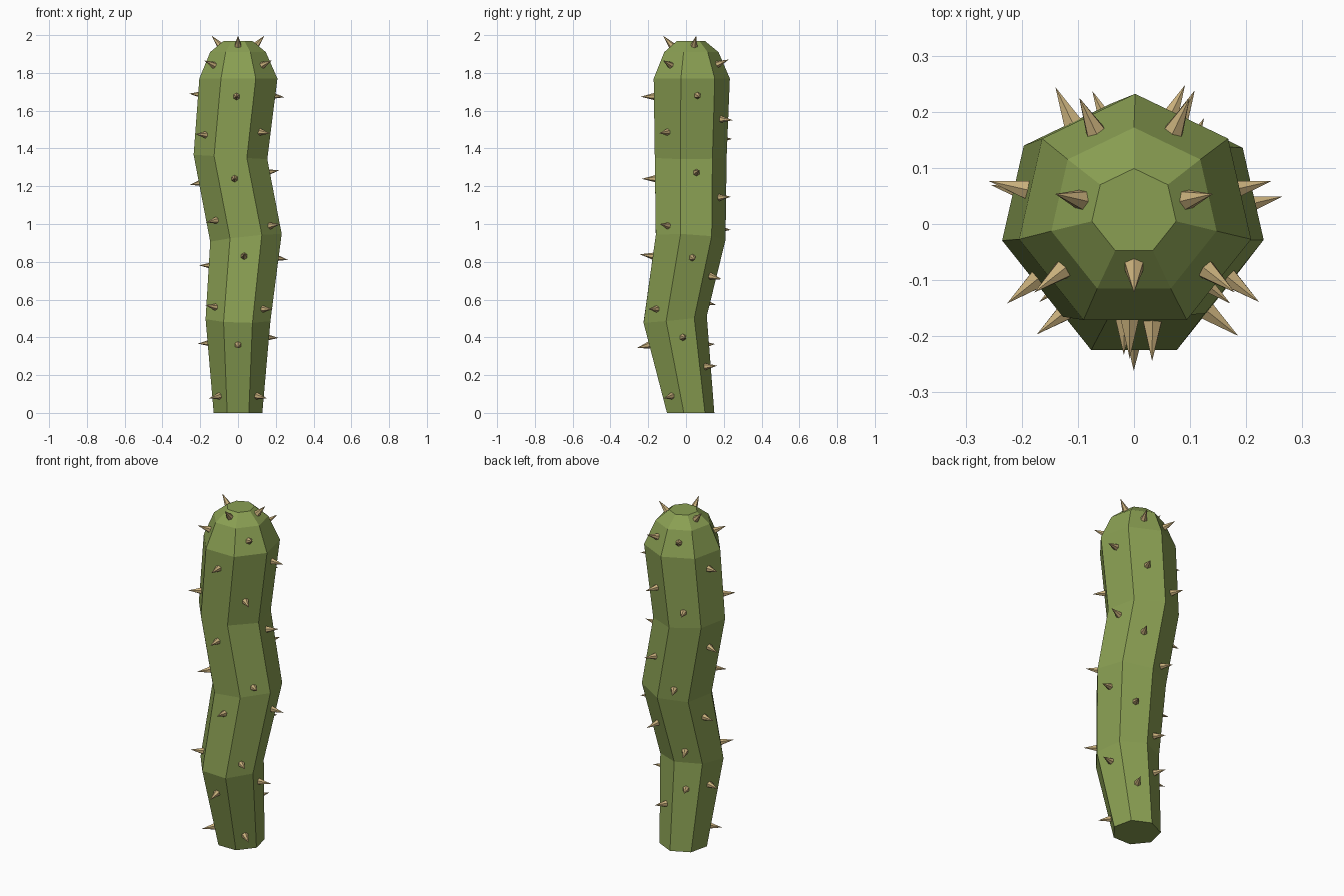
import bpy, bmesh, math
from mathutils import Vector
from mathutils.bvhtree import BVHTree

if "Cube" in bpy.data.objects:
    bpy.data.objects.remove(bpy.data.objects["Cube"])

SIDES = 7
# Stem rings: centre x, centre y, height, radius, tilt along x, tilt along y
RINGS = [
    (0.0, 0.018, 0.0, 0.132, 0, 0),
    (0.0, -0.066, 0.495, 0.176, -0.03, 0.1),
    (0.042, 0.015, 0.925, 0.194, 0.11, -0.05),
    (-0.04, 0.015, 1.355, 0.2, -0.06, 0),
    (0.002, 0.02, 1.77, 0.212, 0, 0),
    (0.0, 0.021, 1.91, 0.151, 0, 0),
    (0.0, 0.022, 1.97, 0.077, 0, 0),
]
# Spine heights on each of the seven sides, counter-clockwise from the front
SPINES = [
    (0.36, 0.83, 1.24, 1.675, 1.945),
    (0.09, 0.55, 0.99, 1.487, 1.84),
    (0.4, 0.822, 1.272, 1.68, 1.945),
    (0.245, 0.725, 1.14, 1.555, 1.845),
    (0.36, 0.585, 0.975, 1.45, 1.845),
    (0.37, 0.78, 1.22, 1.685, 1.945),
    (0.09, 0.56, 1.02, 1.472, 1.84),
]


def make_material(name, color):
    mat = bpy.data.materials.new(name)
    mat.use_nodes = True
    mat.diffuse_color = color
    mat.node_tree.nodes["Principled BSDF"].inputs["Base Color"].default_value = color
    return mat


def add_object(name, bm, mat):
    bmesh.ops.recalc_face_normals(bm, faces=bm.faces)
    mesh = bpy.data.meshes.new(name)
    bm.to_mesh(mesh)
    mesh.materials.append(mat)
    obj = bpy.data.objects.new(name, mesh)
    bpy.context.collection.objects.link(obj)
    return obj


def axis_point(z):
    """Centre of the stem at a given height."""
    for a, b in zip(RINGS, RINGS[1:]):
        if z <= b[2]:
            return Vector(a[:3]).lerp(Vector(b[:3]), (z - a[2]) / (b[2] - a[2]))


# Stem: stacked heptagons bridged into a wavering column with a faceted dome
stem = bmesh.new()
loops = []
for cx, cy, cz, r, tx, ty in RINGS:
    loop = []
    for k in range(SIDES):
        a = math.pi / 2 + math.tau * k / SIDES
        dx, dy = r * math.cos(a), r * math.sin(a)
        loop.append(stem.verts.new((cx + dx, cy + dy, cz + tx * dx + ty * dy)))
    loops.append(loop)
for low, high in zip(loops, loops[1:]):
    for k in range(SIDES):
        n = (k + 1) % SIDES
        stem.faces.new((low[k], low[n], high[n], high[k]))
stem.faces.new(loops[0][::-1])
stem.faces.new(loops[-1])
add_object("stem", stem, make_material("cactus green", (0.254, 0.347, 0.086, 1)))

# Spines: small cones standing on the stem along the normal of each side
surface = BVHTree.FromBMesh(stem)
spines = bmesh.new()
LENGTH, SUNK = 0.07, 0.005
for side, heights in enumerate(SPINES):
    angle = -math.pi / 2 + math.tau * side / SIDES
    out = Vector((math.cos(angle), math.sin(angle), 0))
    for z in heights:
        start = axis_point(z)
        start.z = z
        spot, normal, _, _ = surface.ray_cast(start + out, -out)
        turn = normal.to_track_quat('Z', 'Y').to_matrix().to_4x4()
        turn.translation = spot + normal * (LENGTH - SUNK) / 2
        bmesh.ops.create_cone(spines, cap_ends=True, segments=6, radius1=0.02,
                              radius2=0, depth=LENGTH + SUNK, matrix=turn)
bmesh.ops.remove_doubles(spines, verts=spines.verts, dist=0.0001)
add_object("spines", spines, make_material("straw tan", (0.58, 0.43, 0.2, 1)))

stem.free()
spines.free()
